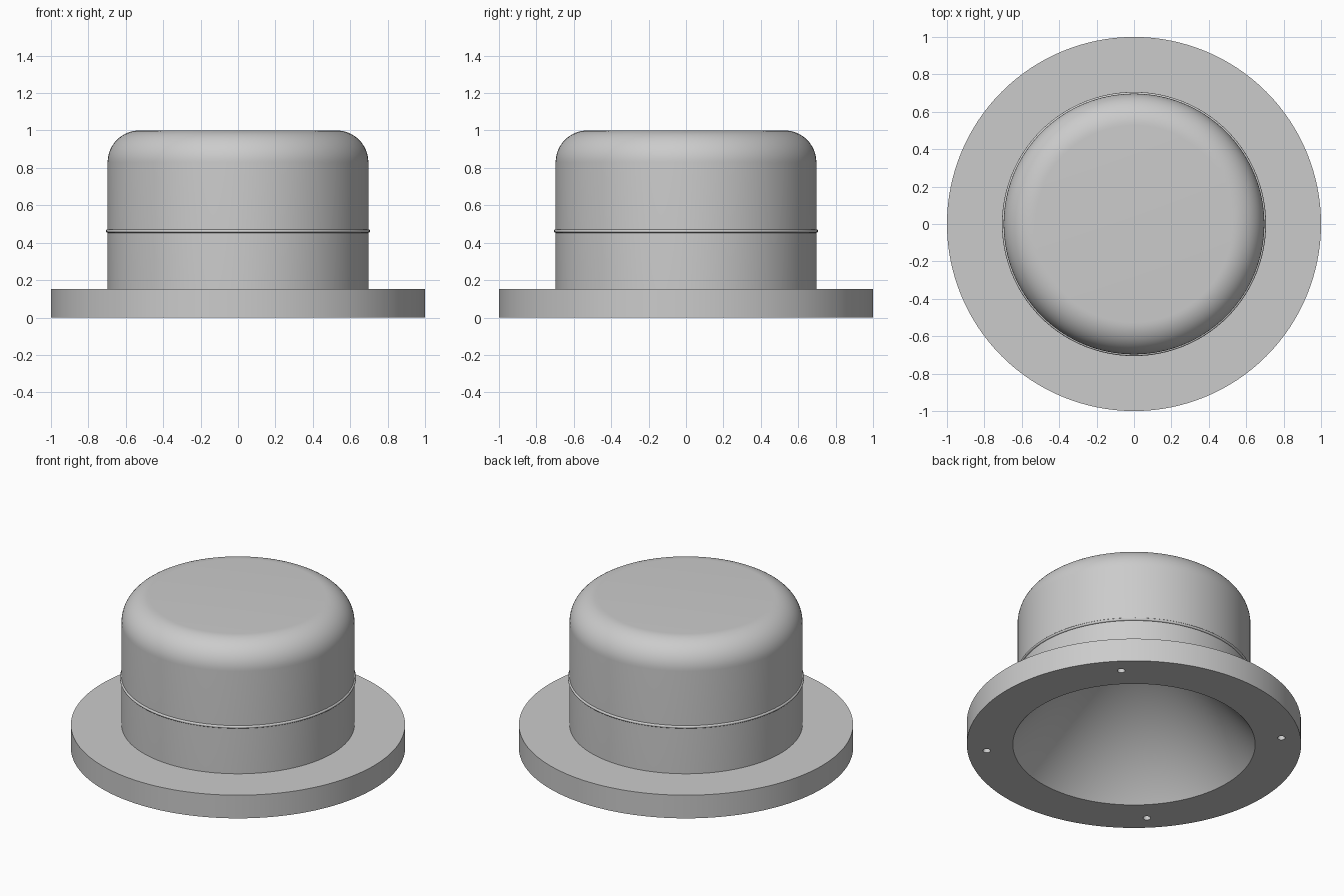
import bpy, bmesh, math
from mathutils import Vector

SEGMENTS = 128

default = bpy.data.objects.get("Cube")
if default:
    bpy.data.objects.remove(default, do_unlink=True)

grey = bpy.data.materials.new("plain grey")
grey.use_nodes = True
grey.diffuse_color = (0.6, 0.6, 0.6, 1)
grey.node_tree.nodes["Principled BSDF"].inputs["Base Color"].default_value = grey.diffuse_color


def smooth(obj, degrees=30):
    bpy.ops.object.select_all(action="DESELECT")
    obj.select_set(True)
    bpy.context.view_layer.objects.active = obj
    bpy.ops.object.shade_smooth_by_angle(angle=math.radians(degrees))


def lathe(name, profile):
    """Revolve an (r, z) profile about the z axis into a closed solid."""
    bm = bmesh.new()
    verts = [bm.verts.new((r, 0, z)) for r, z in profile]
    edges = [bm.edges.new(pair) for pair in zip(verts, verts[1:])]
    bmesh.ops.spin(bm, geom=verts + edges, cent=(0, 0, 0), axis=(0, 0, 1),
                   angle=math.tau, steps=SEGMENTS)
    bmesh.ops.remove_doubles(bm, verts=bm.verts, dist=0.0005)
    bmesh.ops.recalc_face_normals(bm, faces=bm.faces)
    mesh = bpy.data.meshes.new(name)
    bm.to_mesh(mesh)
    bm.free()
    obj = bpy.data.objects.new(name, mesh)
    bpy.context.collection.objects.link(obj)
    mesh.materials.append(grey)
    return obj


# Flanged cap: conical cavity, flange, straight wall, rounded shoulder, flat top
wall, fillet, height = 0.697, 0.17, 1.0
shoulder = []
for i in range(17):
    a = math.pi / 2 * i / 16
    shoulder.append((wall - fillet + fillet * math.cos(a),
                     height - fillet + fillet * math.sin(a)))
profile = [(0, 0.88), (0.725, 0), (1, 0), (1, 0.153), (wall, 0.153)] + shoulder + [(0, height)]
body = lathe("flanged_cap", profile)

# Four blind screw holes in the underside of the flange
for i in range(4):
    a = math.radians(45 + 90 * i)
    bpy.ops.mesh.primitive_cylinder_add(
        vertices=24, radius=0.023, depth=0.2,
        location=(0.885 * math.cos(a), 0.885 * math.sin(a), 0))
    cutter = bpy.context.object
    cutter.name = "hole_cutter"
    cutter.hide_render = True
    cutter.data.materials.append(grey)
    cut = body.modifiers.new("screw_hole", "BOOLEAN")
    cut.operation = "DIFFERENCE"
    cut.solver = "EXACT"
    cut.object = cutter
    bpy.context.view_layer.objects.active = body
    bpy.ops.object.modifier_apply(modifier=cut.name)
    bpy.data.objects.remove(cutter, do_unlink=True)
smooth(body)

# Thin bead around the wall
bpy.ops.mesh.primitive_torus_add(
    major_radius=wall, minor_radius=0.009, major_segments=SEGMENTS,
    minor_segments=12, location=(0, 0, 0.462))
bead = bpy.context.object
bead.name = "wall_bead"
bead.data.materials.append(grey)
smooth(bead, 60)
